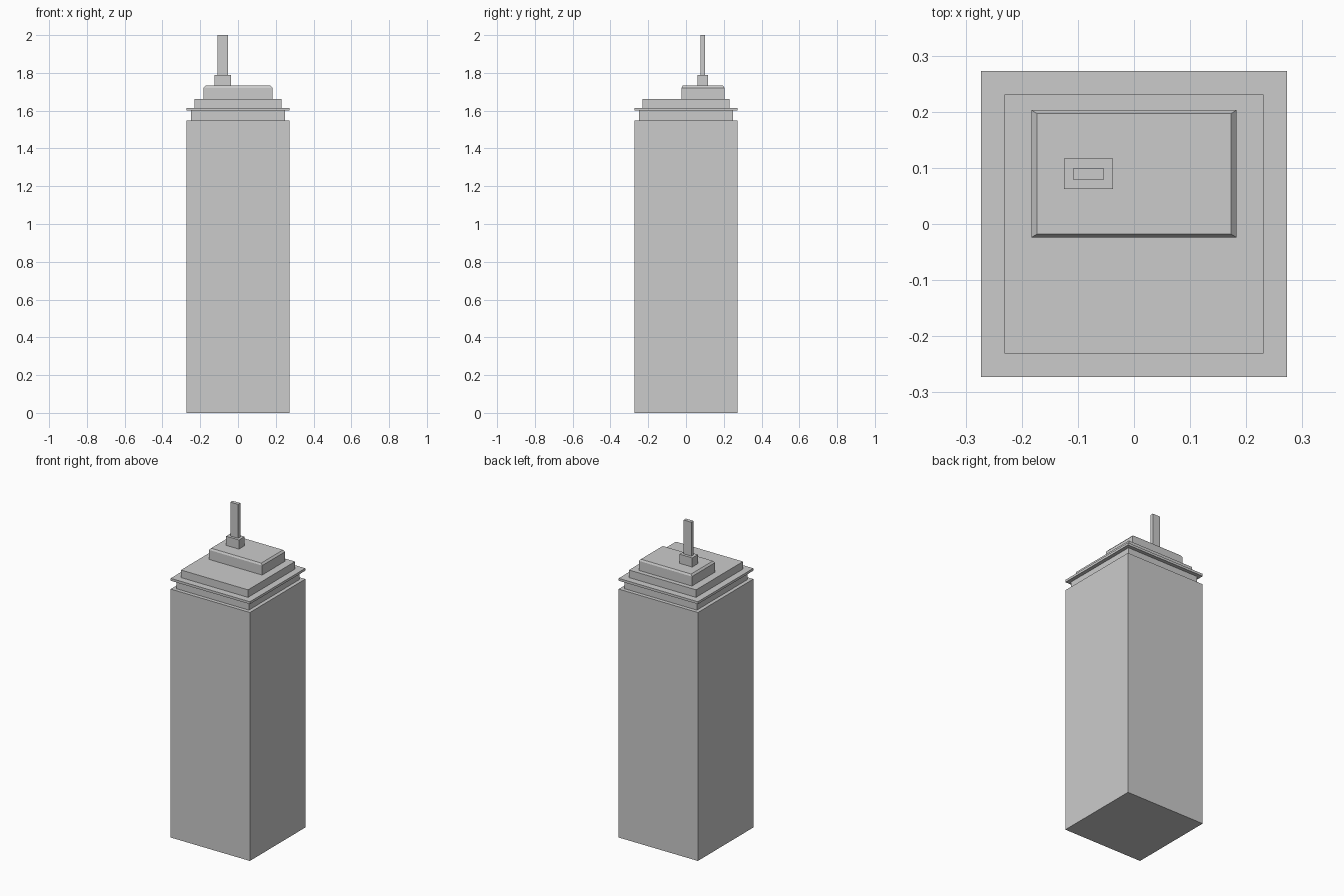
import bpy, bmesh

if "Cube" in bpy.data.objects:
    bpy.data.objects.remove(bpy.data.objects["Cube"])


def tier(name, x, y, z, chamfer=(0, 0, 0)):
    """Box from (min, max) ranges; chamfer = top inset in x, y and its height."""
    cx, cy, h = chamfer
    rings = [(0, 0, z[0]), (0, 0, z[1] - h)]
    if h:
        rings.append((cx, cy, z[1]))
    bm = bmesh.new()
    loops = []
    for ix, iy, zz in rings:
        x0, x1, y0, y1 = x[0] + ix, x[1] - ix, y[0] + iy, y[1] - iy
        loops.append([bm.verts.new((px, py, zz)) for px, py in
                      ((x0, y0), (x1, y0), (x1, y1), (x0, y1))])
    bm.faces.new(loops[0][::-1])
    bm.faces.new(loops[-1])
    for a, b in zip(loops, loops[1:]):
        for i in range(4):
            j = (i + 1) % 4
            bm.faces.new((a[i], a[j], b[j], b[i]))
    mesh = bpy.data.meshes.new(name)
    bm.to_mesh(mesh)
    bm.free()
    obj = bpy.data.objects.new(name, mesh)
    bpy.context.collection.objects.link(obj)
    return obj


# Square tiers centred on the tower axis: name, half width, bottom, top
for name, r, z0, z1 in (
    ("tower_shaft", 0.273, 0.0, 1.548),
    ("recessed_neck", 0.25, 1.548, 1.60),
    ("cornice_ledge", 0.273, 1.60, 1.615),
    ("roof_step", 0.231, 1.615, 1.662),
):
    tier(name, (-r, r), (-r, r), (z0, z1))

# Off-centre penthouse with chamfered top edge
tier("penthouse", (-0.183, 0.183), (-0.024, 0.203), (1.662, 1.732),
     (0.01, 0.006, 0.011))

# Antenna on the penthouse roof
tier("antenna_base", (-0.125, -0.037), (0.062, 0.117), (1.732, 1.789))
tier("antenna_mast", (-0.108, -0.054), (0.078, 0.100), (1.789, 2.0))
